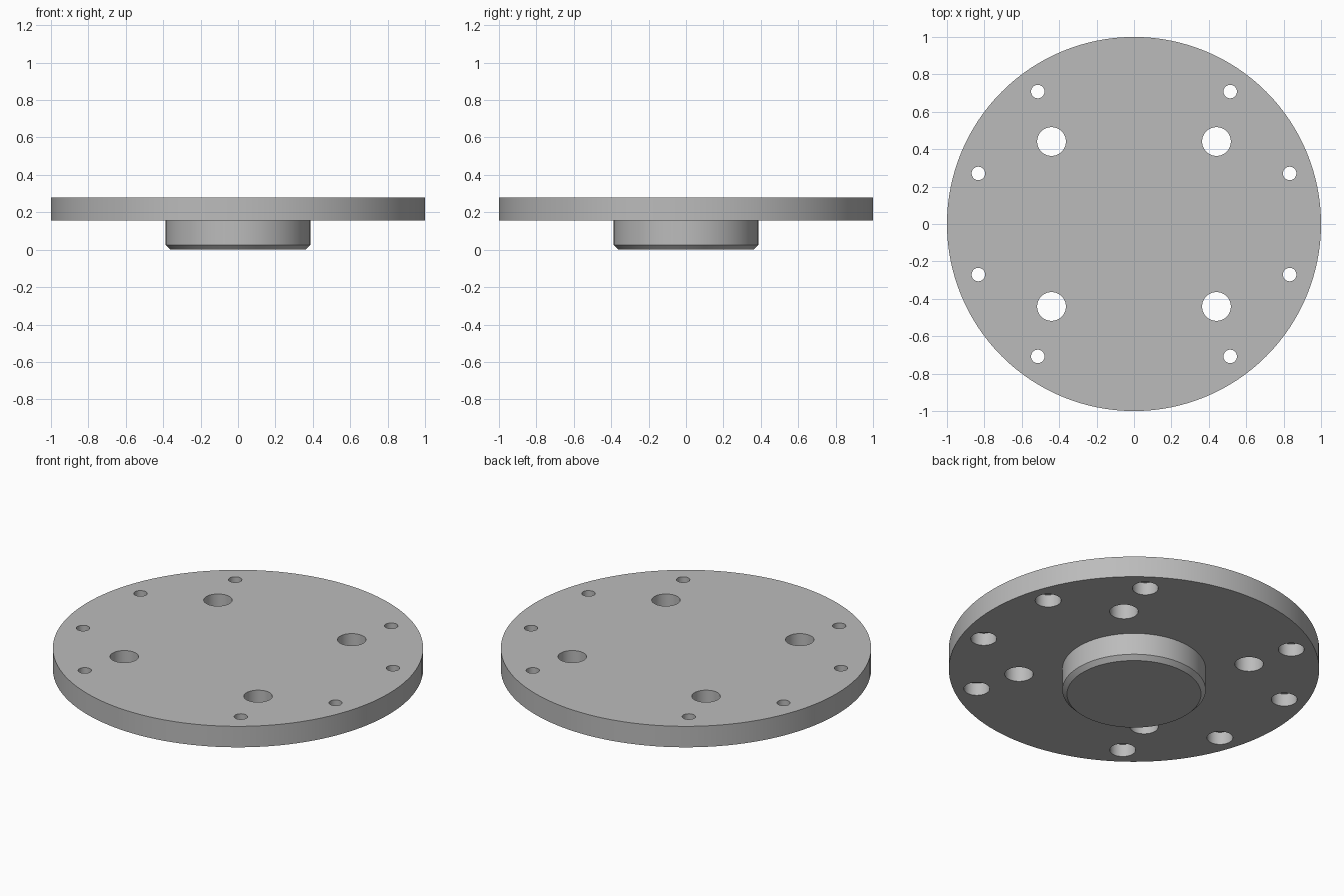
import bpy, bmesh
from math import cos, sin, pi, radians

default = bpy.data.objects.get("Cube")
if default:
    bpy.data.objects.remove(default, do_unlink=True)

PLATE_BOTTOM, PLATE_TOP = 0.155, 0.28
BORE_FLOOR = PLATE_BOTTOM + 0.075

# Material
grey = bpy.data.materials.new("grey_metal")
grey.use_nodes = True
colour = (0.5, 0.5, 0.5, 1)
grey.diffuse_color = colour
grey.node_tree.nodes["Principled BSDF"].inputs["Base Color"].default_value = colour


def add_turned(bm, profile, steps, centre=(0, 0)):
    """Add a closed turned solid from (radius, height) pairs, bottom to top."""
    rings = [[bm.verts.new((centre[0] + r * cos(2 * pi * i / steps),
                            centre[1] + r * sin(2 * pi * i / steps), z))
              for i in range(steps)] for r, z in profile]
    for low, high in zip(rings, rings[1:]):
        for i in range(steps):
            j = (i + 1) % steps
            bm.faces.new((low[i], low[j], high[j], high[i]))
    bm.faces.new(rings[0][::-1])
    bm.faces.new(rings[-1])


def make_object(name, bm):
    mesh = bpy.data.meshes.new(name)
    bm.normal_update()
    bm.to_mesh(mesh)
    bm.free()
    mesh.materials.append(grey)
    obj = bpy.data.objects.new(name, mesh)
    bpy.context.collection.objects.link(obj)
    return obj


def activate(obj):
    bpy.ops.object.select_all(action='DESELECT')
    obj.select_set(True)
    bpy.context.view_layer.objects.active = obj


# Round plate
bm = bmesh.new()
add_turned(bm, [(1, PLATE_BOTTOM), (1, PLATE_TOP)], 128)
plate = make_object("round_plate", bm)

# Hole cutters: counterbored screw holes and four plain holes
bm = bmesh.new()
low, high = PLATE_BOTTOM - 0.05, PLATE_TOP + 0.05
for angle in (18, 54, 126, 162, 198, 234, 306, 342):
    a = radians(angle)
    add_turned(bm, [(0.07, low), (0.07, BORE_FLOOR), (0.036, BORE_FLOOR), (0.036, high)],
               40, (0.875 * cos(a), 0.875 * sin(a)))
for x in (-0.441, 0.441):
    for y in (-0.441, 0.441):
        add_turned(bm, [(0.077, low), (0.077, high)], 40, (x, y))
cutter = make_object("hole_cutter", bm)
cutter.hide_render = True

# Drill the plate
cut = plate.modifiers.new("holes", 'BOOLEAN')
cut.operation = 'DIFFERENCE'
cut.solver = 'EXACT'
cut.object = cutter
activate(plate)
bpy.ops.object.modifier_apply(modifier=cut.name)
bpy.data.objects.remove(cutter, do_unlink=True)

# Chamfered hub under the plate
bm = bmesh.new()
add_turned(bm, [(0.362, 0), (0.387, 0.025), (0.387, PLATE_BOTTOM)], 96)
hub = make_object("hub", bm)

for part in (plate, hub):
    activate(part)
    bpy.ops.object.shade_smooth_by_angle(angle=radians(30))
